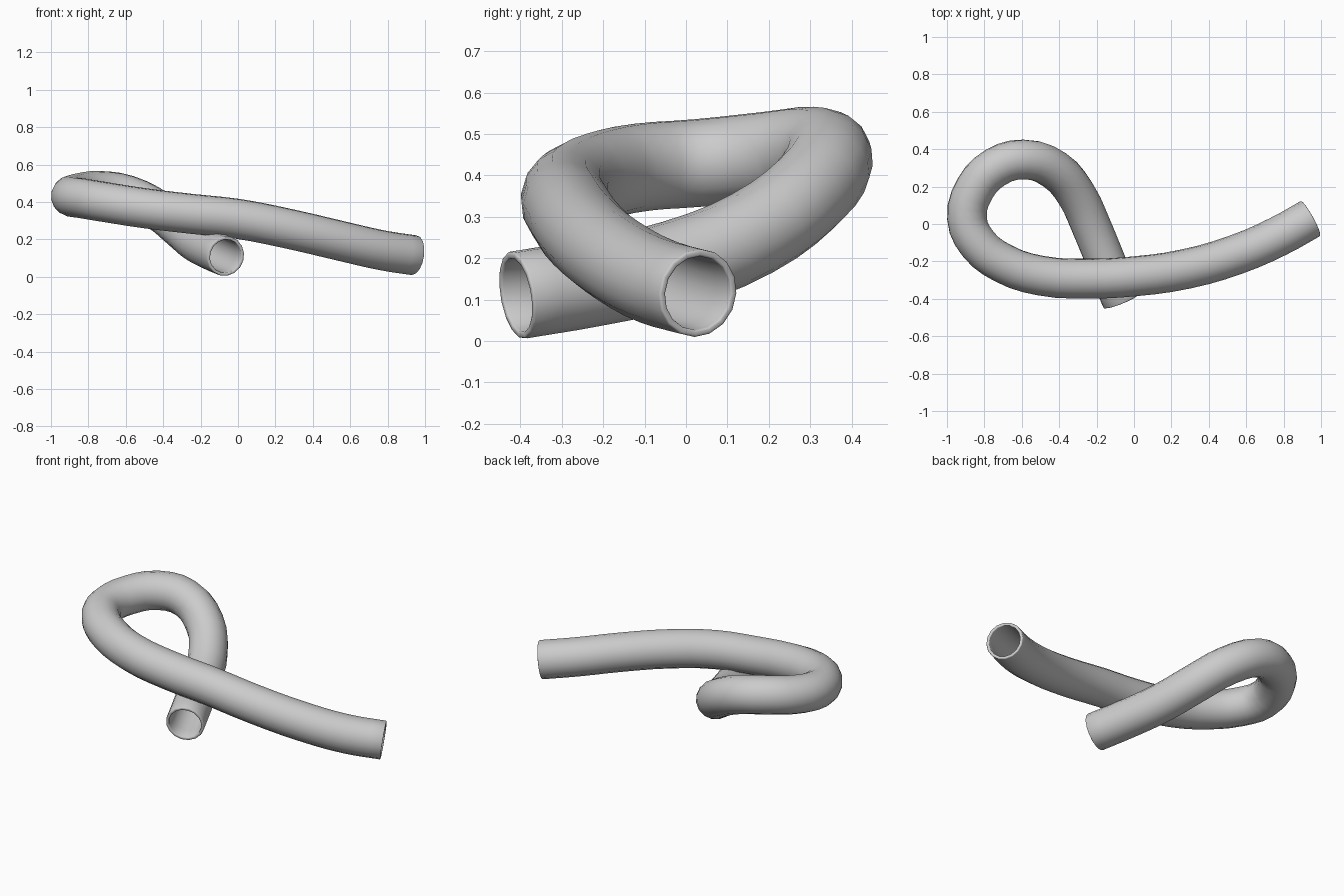
import bpy, math

if "Cube" in bpy.data.objects:
    bpy.data.objects.remove(bpy.data.objects["Cube"])

# Centre line of the looped hose, from the right end round to the lower front end
path = [
    (0.945, 0.03, 0.115), (0.77, -0.067, 0.142), (0.55, -0.162, 0.192),
    (0.28, -0.24, 0.255), (0.0, -0.28, 0.31), (-0.25, -0.292, 0.337),
    (-0.5, -0.276, 0.367), (-0.7, -0.21, 0.398), (-0.835, -0.105, 0.42),
    (-0.893, 0.03, 0.43), (-0.85, 0.19, 0.447), (-0.74, 0.303, 0.459),
    (-0.59, 0.345, 0.437), (-0.425, 0.29, 0.354), (-0.31, 0.16, 0.26),
    (-0.225, -0.02, 0.187), (-0.145, -0.215, 0.143), (-0.065, -0.41, 0.11),
]
RADIUS = 0.107

# Hose skin swept along the path
curve = bpy.data.curves.new("hose_path", 'CURVE')
curve.dimensions = '3D'
curve.resolution_u = 3
curve.bevel_depth = RADIUS
curve.bevel_resolution = 6
spline = curve.splines.new('BEZIER')
spline.bezier_points.add(len(path) - 1)
for point, co in zip(spline.bezier_points, path):
    point.co = co
    point.handle_left_type = point.handle_right_type = 'AUTO'
hose = bpy.data.objects.new("hose", curve)
bpy.context.collection.objects.link(hose)
bpy.context.view_layer.objects.active = hose
hose.select_set(True)
bpy.context.view_layer.update()
bpy.ops.object.convert(target='MESH')
hose = bpy.context.view_layer.objects.active
hose.name = "hose"

# Wall thickness, open at both ends, with softened rims
wall = hose.modifiers.new("wall", 'SOLIDIFY')
wall.thickness = 0.017
wall.offset = -1
rim = hose.modifiers.new("rim", 'BEVEL')
rim.width = 0.005
rim.segments = 2
rim.limit_method = 'ANGLE'
rim.angle_limit = math.radians(50)
bpy.ops.object.shade_smooth()
